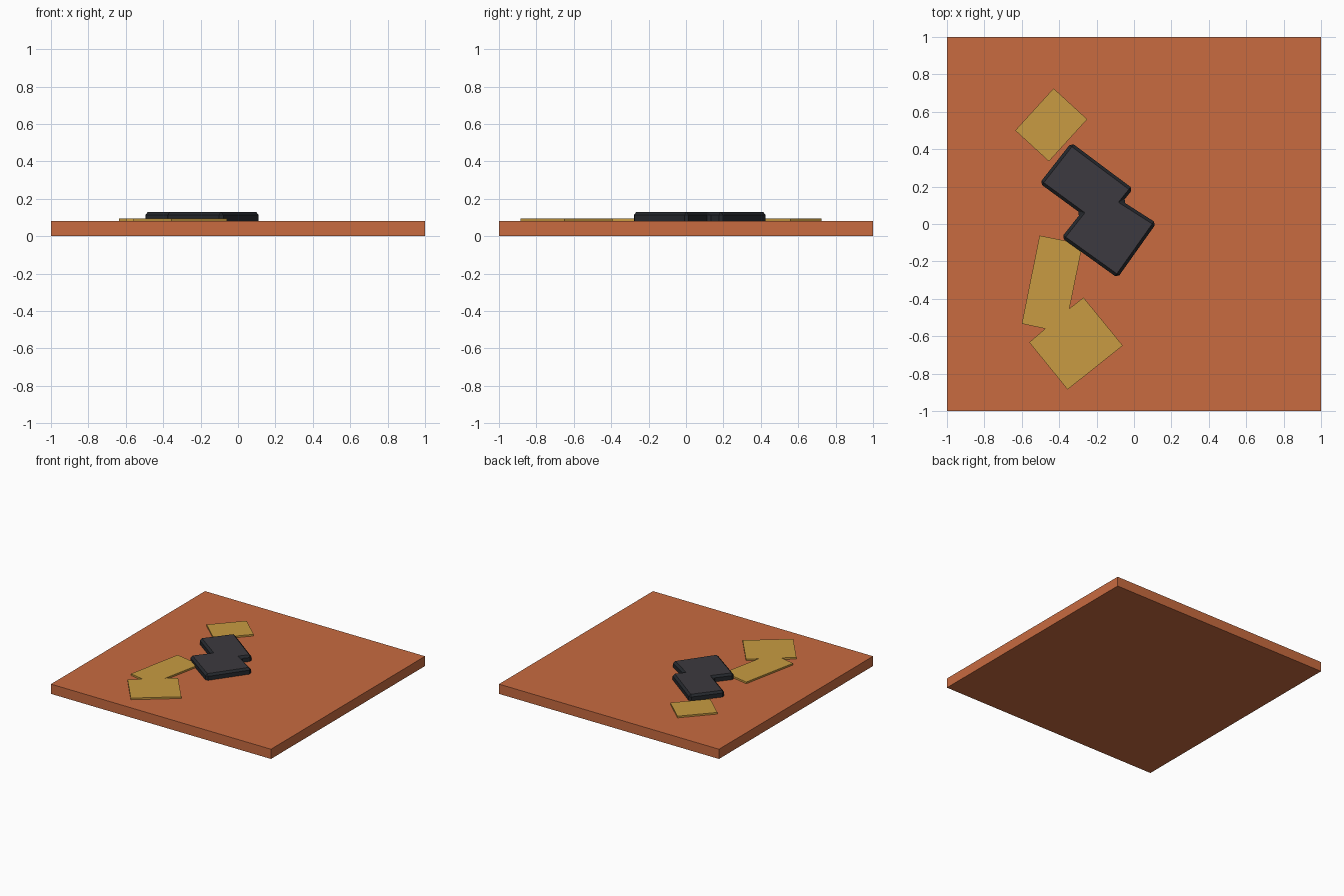
import bpy
import bmesh

cube = bpy.data.objects.get("Cube")
if cube:
    bpy.data.objects.remove(cube, do_unlink=True)


def material(name, color):
    mat = bpy.data.materials.new(name)
    mat.use_nodes = True
    mat.diffuse_color = (*color, 1)
    bsdf = next(n for n in mat.node_tree.nodes if n.type == 'BSDF_PRINCIPLED')
    bsdf.inputs["Base Color"].default_value = (*color, 1)
    return mat


def slab(name, outline, bottom, top, mats, bevel=0):
    """Extrude a flat outline; the second material goes on non-top faces."""
    bm = bmesh.new()
    face = bm.faces.new([bm.verts.new((x, y, bottom)) for x, y in outline])
    result = bmesh.ops.extrude_face_region(bm, geom=[face], use_keep_orig=True)
    for v in result["geom"]:
        if isinstance(v, bmesh.types.BMVert):
            v.co.z = top
    bmesh.ops.recalc_face_normals(bm, faces=bm.faces[:])
    if bevel:
        edges = [e for e in bm.edges if max(v.co.z for v in e.verts) > bottom + 0.001]
        bmesh.ops.bevel(bm, geom=edges, offset=bevel, segments=1,
                        affect='EDGES', profile=0.5)
    bm.normal_update()
    for f in bm.faces:
        f.material_index = 0 if f.normal.z > 0.95 else len(mats) - 1
    mesh = bpy.data.meshes.new(name)
    bm.to_mesh(mesh)
    bm.free()
    for mat in mats:
        mesh.materials.append(mat)
    obj = bpy.data.objects.new(name, mesh)
    bpy.context.collection.objects.link(obj)
    return obj


orange = material("terracotta orange", (0.58, 0.147, 0.051))
ochre = material("ochre yellow", (0.58, 0.33, 0.054))
charcoal = material("charcoal", (0.046, 0.042, 0.050))
dark_edge = material("dark edge", (0.018, 0.021, 0.026))

# Square ground tile
slab("ground_tile", [(-1, -1), (1, -1), (1, 1), (-1, 1)], 0, 0.08, [orange])

# Thin yellow patches
slab("back_patch",
     [(-0.635, 0.50), (-0.43, 0.725), (-0.25, 0.56), (-0.455, 0.335)],
     0.075, 0.094, [ochre])
slab("front_patch",
     [(-0.505, -0.062), (-0.275, -0.108), (-0.345, -0.452), (-0.27, -0.393),
      (-0.06, -0.65), (-0.355, -0.885), (-0.56, -0.633), (-0.475, -0.56),
      (-0.60, -0.533)],
     0.075, 0.094, [ochre])

# Stepped dark block with chamfered edges
slab("dark_block",
     [(-0.505, 0.218), (-0.335, 0.435), (-0.005, 0.188), (-0.06, 0.12),
      (0.12, 0.005), (-0.088, -0.288), (-0.388, -0.073), (-0.285, 0.057)],
     0.07, 0.129, [charcoal, dark_edge], bevel=0.016)
